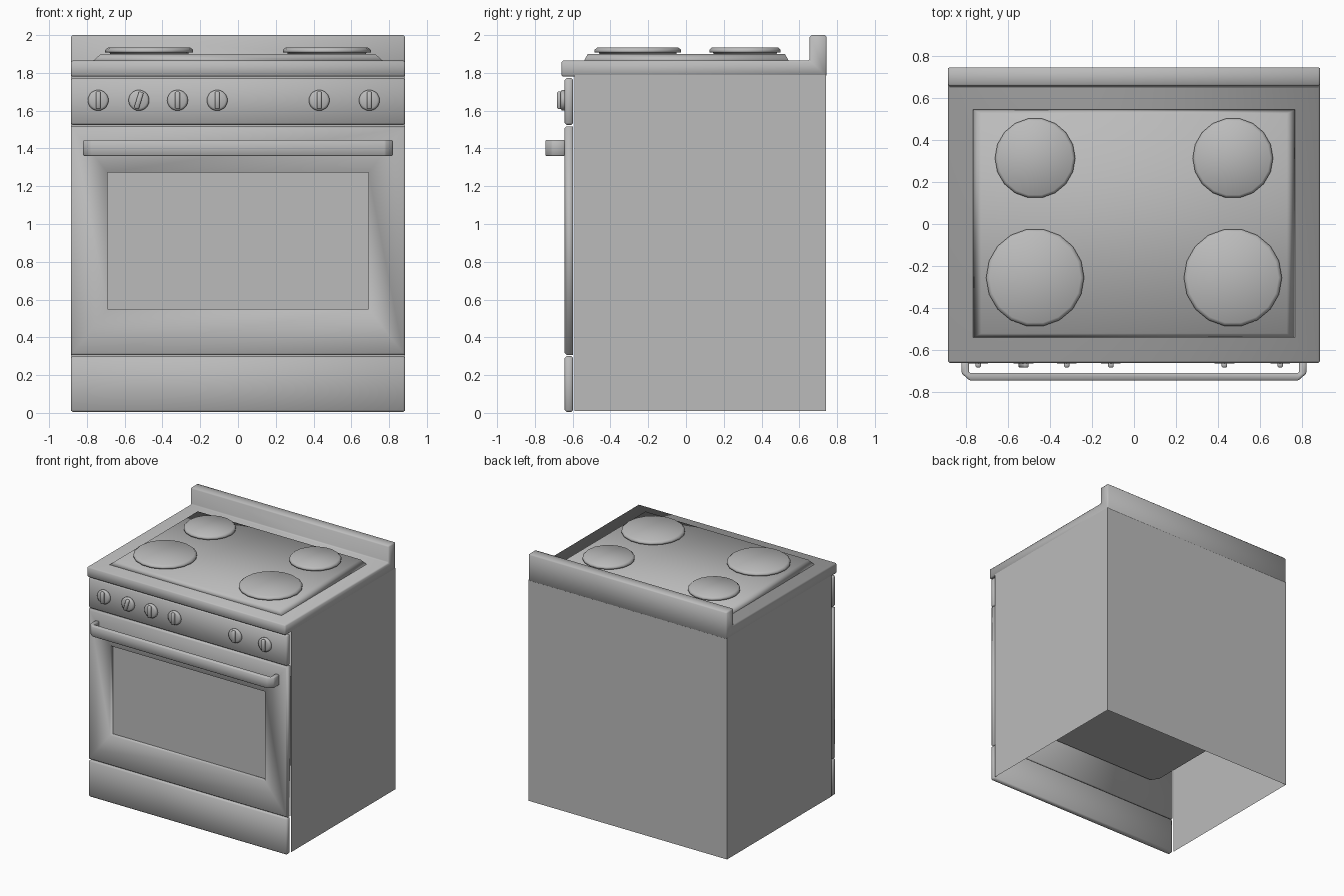
import bpy, bmesh, math
from mathutils import Matrix, Vector

if "Cube" in bpy.data.objects:
    bpy.data.objects.remove(bpy.data.objects["Cube"])

enamel = bpy.data.materials.new("grey_enamel")
enamel.use_nodes = True
GREY = (0.5, 0.5, 0.5, 1)
enamel.diffuse_color = GREY
enamel.node_tree.nodes["Principled BSDF"].inputs["Base Color"].default_value = GREY

W = 0.885       # half width
FRONT = -0.642  # face of the front panels
BACK = -0.597   # rear of the front panels


def finish(name, bm, bevel=0.0, smooth=True):
    bmesh.ops.recalc_face_normals(bm, faces=bm.faces)
    if bevel:
        bmesh.ops.bevel(bm, geom=bm.edges[:], offset=bevel, segments=1, affect='EDGES')
    for f in bm.faces:
        f.smooth = smooth
    mesh = bpy.data.meshes.new(name)
    bm.to_mesh(mesh)
    bm.free()
    mesh.materials.append(enamel)
    obj = bpy.data.objects.new(name, mesh)
    bpy.context.collection.objects.link(obj)
    return obj


def box_mesh(lo, hi):
    bm = bmesh.new()
    lo, hi = Vector(lo), Vector(hi)
    mat = Matrix.Translation((lo + hi) / 2) @ Matrix.Diagonal((*(hi - lo), 1))
    bmesh.ops.create_cube(bm, size=1, matrix=mat)
    return bm


def box(name, lo, hi, bevel=0.0, smooth=True):
    return finish(name, box_mesh(lo, hi), bevel, smooth)


def prism(name, points, move, bevel=0.0):
    """Extrude a closed outline along a vector."""
    bm = bmesh.new()
    face = bm.faces.new([bm.verts.new(p) for p in points])
    ext = bmesh.ops.extrude_face_region(bm, geom=[face])
    verts = [v for v in ext["geom"] if isinstance(v, bmesh.types.BMVert)]
    bmesh.ops.translate(bm, verts=verts, vec=move)
    return finish(name, bm, bevel)


def lathe(name, rings, sides, matrix):
    """Stack (radius, height) rings and cap both ends."""
    bm = bmesh.new()
    loops = []
    for r, h in rings:
        loops.append([bm.verts.new(matrix @ Vector((r * math.cos(a), r * math.sin(a), h)))
                      for a in (math.tau * i / sides for i in range(sides))])
    for a, b in zip(loops, loops[1:]):
        for i in range(sides):
            j = (i + 1) % sides
            bm.faces.new((a[i], a[j], b[j], b[i]))
    bm.faces.new(loops[0])
    bm.faces.new(loops[-1])
    return finish(name, bm)


# Body shell: back and sides only, open below
bm = box_mesh((-W, -0.59, 0.01), (W, 0.742, 1.79))
bm.normal_update()
bmesh.ops.delete(bm, geom=[f for f in bm.faces if f.normal.z < -0.5 or f.normal.y < -0.5],
                 context='FACES')
finish("body", bm, smooth=False)

# Oven cavity with chamfered upright corners
c, x, y0, y1 = 0.05, 0.69, -0.58, 0.55
outline = [(-x + c, y0), (x - c, y0), (x, y0 + c), (x, y1 - c),
           (x - c, y1), (-x + c, y1), (-x, y1 - c), (-x, y0 + c)]
cavity = prism("oven_cavity", [(px, py, 0.55) for px, py in outline], (0, 0, 0.72))
for p in cavity.data.polygons:
    p.use_smooth = False

# Front panels
box("drawer", (-W, FRONT, 0.005), (W, BACK, 0.3), 0.01)
box("control_panel", (-W, FRONT, 1.525), (W, BACK, 1.772), 0.01)

# Oven door: mitred frame around a recessed window
bm = bmesh.new()
bev = 0.01
frames = [(0, 0, BACK), (0, 0, FRONT + bev), (bev, bev, FRONT), (None, 0, FRONT), (None, 0, -0.605)]
loops = []
for inset, _, y in frames:
    if inset is None:
        rect = (-0.69, 0.69, 0.55, 1.272)
    else:
        rect = (-W + inset, W - inset, 0.307 + inset, 1.517 - inset)
    l, r, b, t = rect
    loops.append([bm.verts.new(p) for p in ((l, y, b), (r, y, b), (r, y, t), (l, y, t))])
for a, b in zip(loops, loops[1:]):
    for i in range(4):
        j = (i + 1) % 4
        bm.faces.new((a[i], a[j], b[j], b[i]))
bm.faces.new(loops[0])
finish("oven_door", bm)
box("oven_window", (-0.69, -0.606, 0.55), (0.69, -0.6, 1.272), smooth=False)

# Door handle: bar with cut corners and two posts
xo, xi, yf, yb = 0.82, 0.785, -0.745, -0.708
handle = [(-xo, FRONT), (-xo, yf + 0.035), (-xo + 0.04, yf), (xo - 0.04, yf),
          (xo, yf + 0.035), (xo, FRONT), (xi, FRONT), (xi, yb), (-xi, yb), (-xi, FRONT)]
prism("door_handle", [(px, py, 1.36) for px, py in handle], (0, 0, 0.085), 0.006)

# Knobs: round base with a raised grip
for i, kx in enumerate((-0.74, -0.525, -0.32, -0.11, 0.43, 0.695)):
    place = Matrix.Translation((kx, FRONT, 1.655)) @ Matrix.Rotation(math.pi / 2, 4, 'X')
    lathe(f"knob_{i + 1}", [(0.055, -0.005), (0.055, 0.015), (0.043, 0.022)], 20, place)
    grip = box_mesh((-0.013, -0.046, 0.015), (0.013, 0.046, 0.04))
    turn = Matrix.Rotation(math.radians(-17 if i == 1 else 0), 4, 'Z')
    bmesh.ops.transform(grip, matrix=place @ turn, verts=grip.verts)
    finish(f"knob_grip_{i + 1}", grip, 0.005)

# Worktop and backsplash in one L-shaped section
section = [(-0.66, 1.78), (0.745, 1.78), (0.745, 2.0), (0.655, 2.0),
           (0.655, 1.865), (-0.66, 1.865)]
prism("worktop", [(-W, y, z) for y, z in section], (2 * W, 0, 0), 0.009)

# Raised hob plate with sloping edges
bm = box_mesh((-0.772, -0.542, 1.86), (0.772, 0.546, 1.9))
for v in bm.verts:
    if v.co.z > 1.88:
        v.co.x *= 0.94
        v.co.y *= 0.96
finish("hob_plate", bm)

# Hotplates
for side, sx in (("right", -0.47), ("left", 0.47)):
    for end, y, r in (("front", -0.255, 0.233), ("back", 0.313, 0.191)):
        rings = [(r * 0.88, 1.895), (r * 0.9, 1.908), (r, 1.908),
                 (r, 1.922), (r * 0.93, 1.935)]
        lathe(f"{end}_{side}_hotplate", rings, 18, Matrix.Translation((sx, y, 0)))
